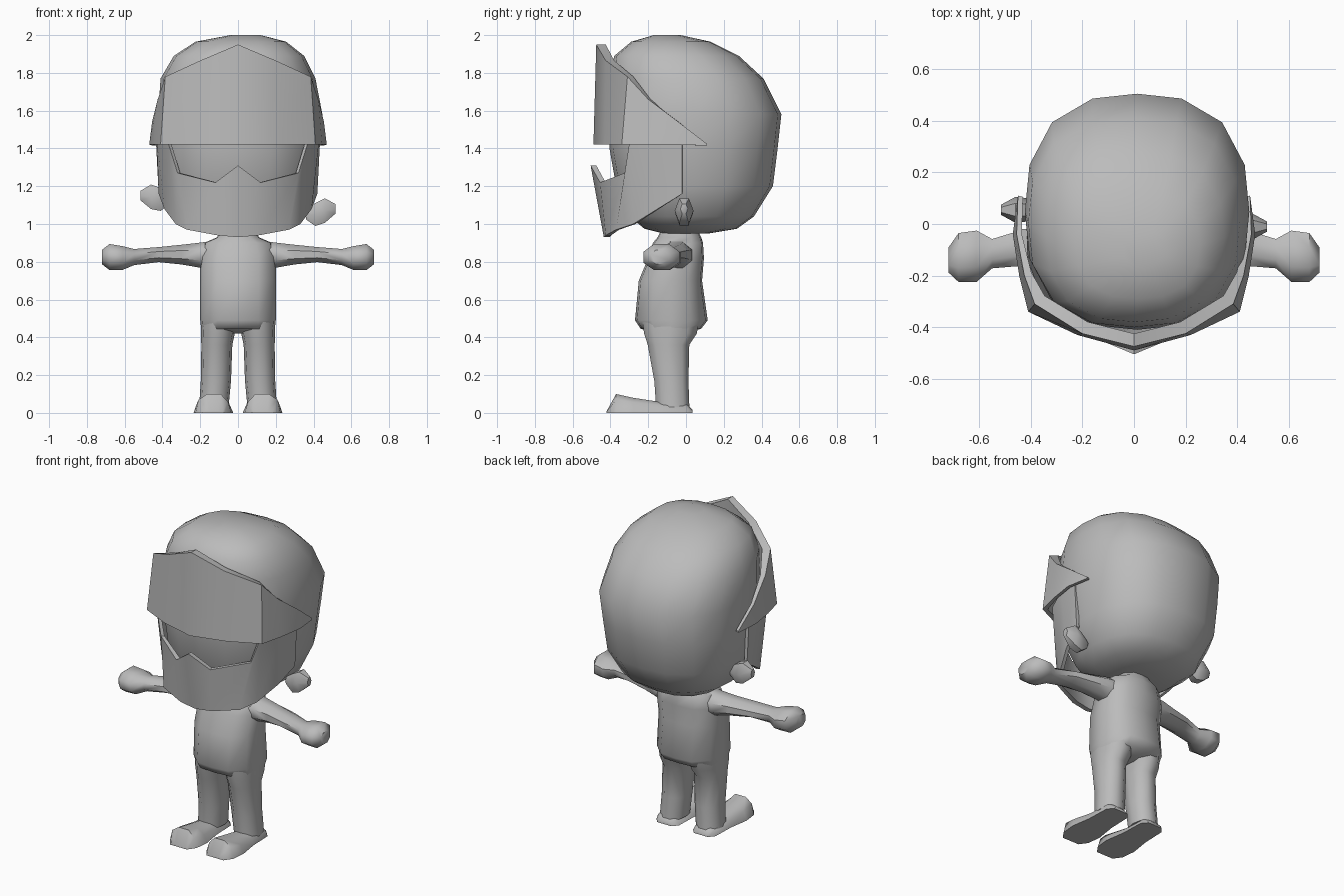
import bpy, bmesh, math
from mathutils import Vector

mat = bpy.data.materials.new("plain grey")
mat.diffuse_color = (0.5, 0.5, 0.5, 1)


def superellipse(n, power, turn=0.0):
    """Unit outline with n points; a higher power is boxier."""
    pts = []
    for i in range(n):
        a = 2 * math.pi * (i + turn) / n
        c, s = math.cos(a), math.sin(a)
        r = (abs(c) ** power + abs(s) ** power) ** (-1 / power)
        pts.append((c * r, s * r))
    return pts


def loft(name, rings, mirror=False, angle=50):
    """Skin a list of equal-length rings and cap both ends."""
    bm = bmesh.new()
    rows = [[bm.verts.new(p) for p in ring] for ring in rings]
    n = len(rows[0])
    for a, b in zip(rows, rows[1:]):
        for i in range(n):
            j = (i + 1) % n
            bm.faces.new((a[i], a[j], b[j], b[i]))
    bm.faces.new(rows[0][::-1])
    bm.faces.new(rows[-1])
    bmesh.ops.recalc_face_normals(bm, faces=bm.faces)
    me = bpy.data.meshes.new(name)
    bm.to_mesh(me)
    bm.free()
    me.materials.append(mat)
    ob = bpy.data.objects.new(name, me)
    bpy.context.collection.objects.link(ob)
    bpy.ops.object.select_all(action='DESELECT')
    ob.select_set(True)
    bpy.context.view_layer.objects.active = ob
    bpy.ops.object.shade_smooth_by_angle(angle=math.radians(angle))
    if mirror:
        ob.modifiers.new("Mirror", 'MIRROR').use_mirror_merge = False
    return ob


def upright(shape, z, cx, rx, y0, y1):
    """Horizontal ring between y0 and y1."""
    cy, ry = (y0 + y1) / 2, (y1 - y0) / 2
    return [(cx + rx * u, cy + ry * v, z) for u, v in shape]


def sideways(shape, x, cy, cz, ry, rz):
    """Ring facing along x."""
    return [(x, cy + ry * u, cz + rz * v) for u, v in shape]


def shell(name, columns):
    """Wrapped plate: (bottom, top, bottom thickness, top thickness) per column."""
    def inner(p, t):
        d = Vector((p[0], p[1], 0)).normalized() * t
        return (p[0] - d.x, p[1] - d.y, p[2])
    half = [[b, t, inner(t, tt), inner(b, tb)] for b, t, tb, tt in columns]
    left = [[(-x, y, z) for x, y, z in ring] for ring in half[:0:-1]]
    return loft(name, left + half, angle=40)


# Head
s16 = superellipse(16, 2.5)
loft("head", [upright(s16, *r) for r in (
    (0.95, 0, 0.12, -0.12, 0.12), (0.975, 0, 0.25, -0.22, 0.27),
    (1.04, 0, 0.34, -0.30, 0.36), (1.20, 0, 0.405, -0.37, 0.46),
    (1.40, 0.005, 0.425, -0.405, 0.485), (1.58, 0.012, 0.435, -0.41, 0.505),
    (1.77, 0, 0.41, -0.40, 0.41), (1.89, 0.005, 0.345, -0.38, 0.28),
    (1.965, 0.015, 0.24, -0.29, 0.13), (2.0, 0.04, 0.08, -0.17, -0.03))])

# Raised visor, sweeping down to a point at each side
shell("visor", [
    ((0, -0.49, 1.42), (0, -0.475, 1.95), 0.03, 0.05),
    ((0.22, -0.43, 1.42), (0.20, -0.425, 1.865), 0.03, 0.05),
    ((0.41, -0.34, 1.42), (0.385, -0.31, 1.78), 0.03, 0.05),
    ((0.445, -0.20, 1.42), (0.425, -0.20, 1.66), 0.02, 0.03),
    ((0.47, -0.04, 1.42), (0.455, -0.04, 1.54), 0.02, 0.02),
    ((0.45, 0.11, 1.415), (0.45, 0.11, 1.425), 0.02, 0.02)])

# Face mask with the notched upper edge
shell("face_mask", [
    ((0, -0.435, 0.93), (0, -0.505, 1.31), 0.03, 0.03),
    ((0.11, -0.425, 0.94), (0.12, -0.455, 1.22), 0.03, 0.03),
    ((0.27, -0.37, 0.97), (0.32, -0.325, 1.27), 0.02, 0.02),
    ((0.33, -0.28, 1.0), (0.37, -0.30, 1.43), 0.02, 0.02),
    ((0.39, -0.15, 1.08), (0.43, -0.15, 1.45), 0.02, 0.02),
    ((0.42, -0.02, 1.16), (0.435, -0.02, 1.45), 0.02, 0.02)])

# Ears, set at slightly different heights
s6 = superellipse(6, 2)
for name, side, y, z, lift in (("left_ear", -1, 0.055, 1.13, 0.02),
                               ("right_ear", 1, -0.01, 1.05, 0.03)):
    loft(name, [sideways(s6, side * x, y, z + k * lift, ry, rz)
                for x, k, ry, rz in ((0.36, 0, 0.025, 0.03), (0.41, 0, 0.045, 0.07),
                                     (0.46, 0.7, 0.05, 0.075), (0.515, 1, 0.02, 0.03))])

# Torso
s12 = superellipse(12, 3)
loft("torso", [upright(s12, z, 0, rx, y0, y1) for z, rx, y0, y1 in (
    (0.42, 0.06, -0.13, -0.03), (0.445, 0.195, -0.24, 0.08),
    (0.49, 0.2, -0.27, 0.115),
    (0.70, 0.2, -0.25, 0.085), (0.82, 0.2, -0.20, 0.095),
    (0.90, 0.18, -0.175, 0.09), (0.93, 0.11, -0.15, 0.08), (0.97, 0.09, -0.13, 0.06))])

# Arms and fists
s8 = superellipse(8, 2.3, 0.5)
loft("arm", [sideways(s8, *r) for r in (
    (0.10, -0.05, 0.835, 0.09, 0.085), (0.20, -0.05, 0.835, 0.085, 0.07),
    (0.30, -0.065, 0.838, 0.075, 0.055), (0.42, -0.09, 0.838, 0.075, 0.042),
    (0.55, -0.115, 0.825, 0.06, 0.045), (0.61, -0.125, 0.82, 0.105, 0.066),
    (0.68, -0.13, 0.825, 0.10, 0.073), (0.72, -0.14, 0.825, 0.05, 0.04))], mirror=True)

# Legs
s10 = superellipse(10, 2.5)
loft("leg", [upright(s10, *r) for r in (
    (0.52, 0.1, 0.095, -0.24, 0.08), (0.42, 0.107, 0.09, -0.225, 0.06),
    (0.36, 0.112, 0.082, -0.205, 0.02), (0.17, 0.117, 0.08, -0.17, 0.015),
    (0.03, 0.128, 0.078, -0.16, 0.02))], mirror=True)

# Feet: profile stations from heel to toe, flat underneath
loft("foot", [[(0.13 - w, y, 0), (0.13 + w, y, 0), (0.14 + w * 0.72, y, h * 0.7),
               (0.135 + w * 0.3, y, h), (0.13 - w * 0.4, y, h), (0.13 - w * 0.8, y, h * 0.6)]
              for y, w, h in ((0.035, 0.05, 0.015), (0, 0.08, 0.05), (-0.15, 0.085, 0.06),
                              (-0.28, 0.105, 0.08), (-0.37, 0.095, 0.1), (-0.42, 0.06, 0.01))],
     mirror=True)
